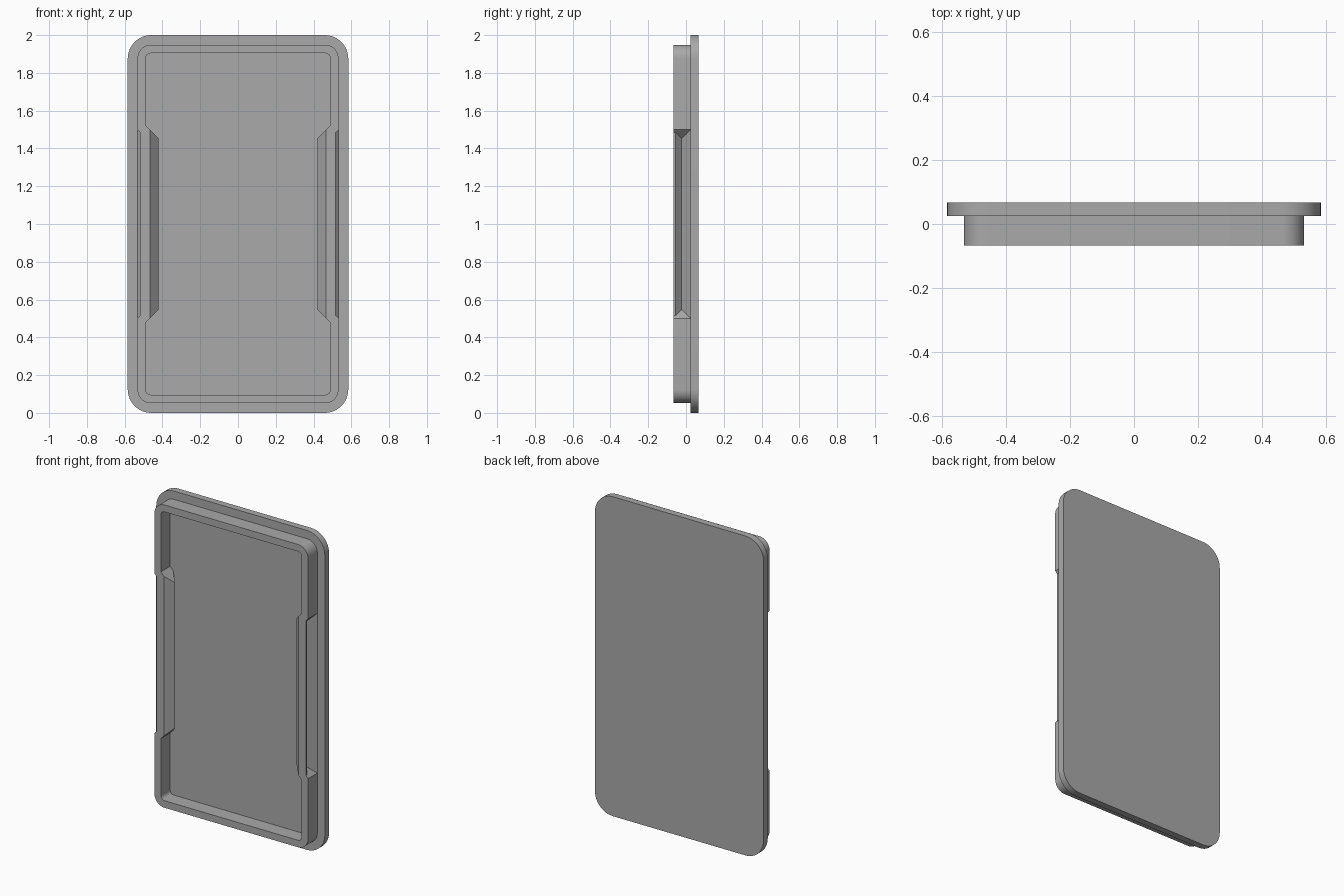
import bpy, bmesh
from math import cos, sin, pi

cube = bpy.data.objects.get("Cube")
if cube:
    bpy.data.objects.remove(cube)

grey = bpy.data.materials.new("plain_grey")
grey.use_nodes = True
colour = (0.4, 0.4, 0.4, 1)
grey.diffuse_color = colour
grey.node_tree.nodes["Principled BSDF"].inputs["Base Color"].default_value = colour

HALF, BACK, STEP, FRONT = 0.584, 0.067, 0.025, -0.067


def outline(half_x, half_z, radius, notch_z=None, depth=0, steps=12):
    """Rounded rectangle about z = 1, with an optional angled notch in each side."""
    pts = []
    for q, (sx, sz) in enumerate([(1, 1), (-1, 1), (-1, -1), (1, -1)]):
        for i in range(steps + 1):
            a = (q + i / steps) * pi / 2
            pts.append((sx * (half_x - radius) + radius * cos(a),
                        1 + sz * (half_z - radius) + radius * sin(a)))
        if notch_z and q in (1, 3):
            s = 1 if q == 1 else -1
            side = [(half_x, notch_z), (half_x - depth, notch_z - depth),
                    (half_x - depth, depth - notch_z), (half_x, -notch_z)]
            pts += [(-s * x, 1 + s * z) for x, z in side]
    return pts


def ring(bm, pts, y):
    return [bm.verts.new((x, y, z)) for x, z in pts]


def bridge(bm, a, b):
    for i in range(len(a)):
        j = (i + 1) % len(a)
        bm.faces.new((a[i], a[j], b[j], b[i]))


def finish(bm, name):
    bmesh.ops.remove_doubles(bm, verts=bm.verts, dist=1e-5)
    bmesh.ops.recalc_face_normals(bm, faces=bm.faces)
    mesh = bpy.data.meshes.new(name)
    bm.to_mesh(mesh)
    bm.free()
    mesh.materials.append(grey)
    obj = bpy.data.objects.new(name, mesh)
    bpy.context.collection.objects.link(obj)
    bpy.ops.object.select_all(action='DESELECT')
    obj.select_set(True)
    bpy.context.view_layer.objects.active = obj
    bpy.ops.object.shade_smooth_by_angle(angle=pi / 6)


# Back plate with rounded corners
bm = bmesh.new()
shape = outline(HALF, 1, 0.125)
near, far = ring(bm, shape, STEP), ring(bm, shape, BACK)
bridge(bm, near, far)
bm.faces.new(near)
bm.faces.new(far)
finish(bm, "back_plate")

# Raised rim: outer and inner walls lofted through (y, notch depth) sections
bm = bmesh.new()
outer = [ring(bm, outline(0.532, 0.948, 0.07, 0.5, d), y) for y, d in
         [(STEP, 0), (-0.0225, 0.047), (-0.056, 0.015), (FRONT, 0.015)]]
inner = [ring(bm, outline(0.488, 0.904, 0.026, 0.522, d), y) for y, d in
         [(FRONT, 0.022), (-0.022, 0.067), (STEP, 0.022)]]
loops = outer + inner
for a, b in zip(loops, loops[1:] + loops[:1]):
    bridge(bm, a, b)
finish(bm, "grip_rim")
